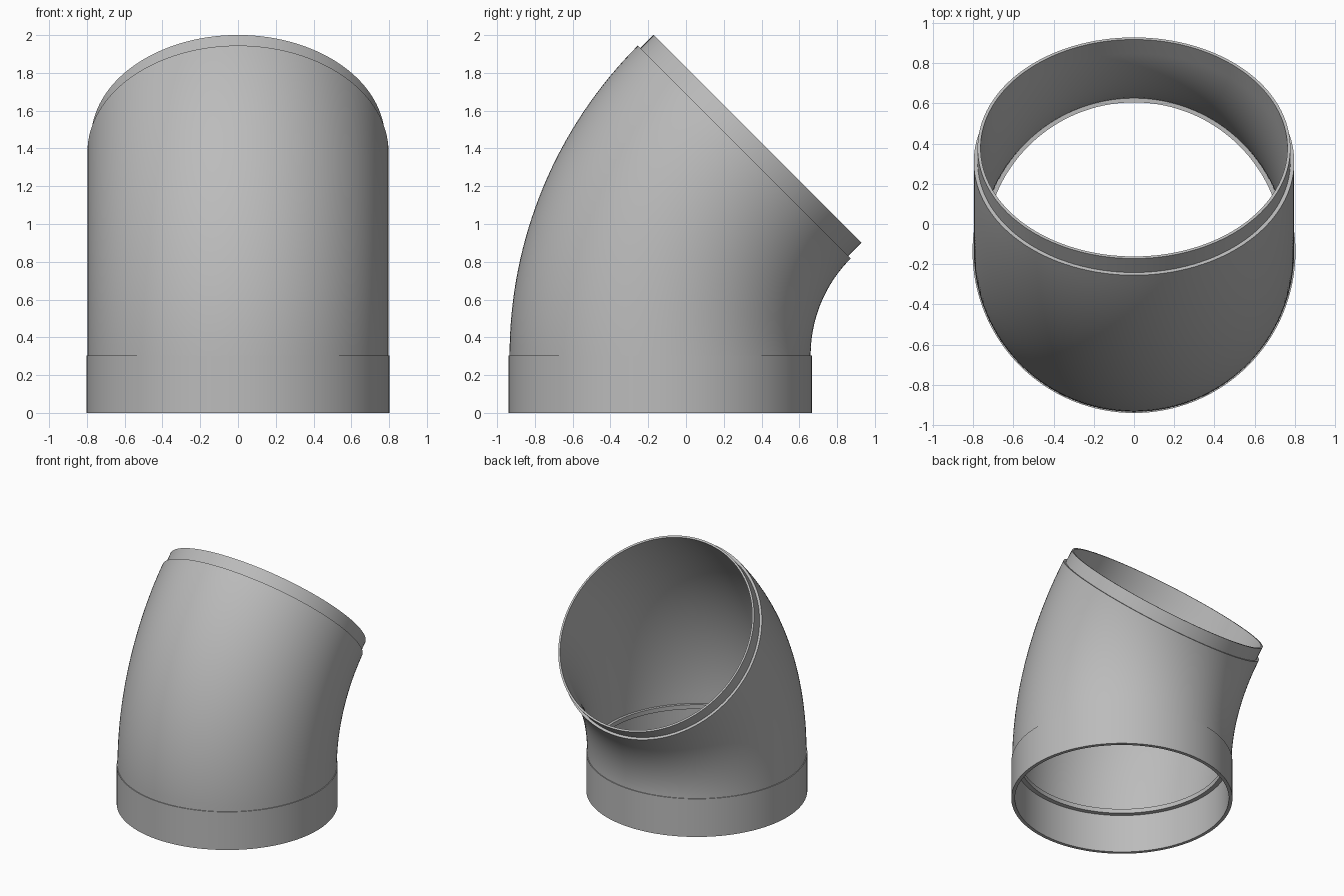
import bpy
import bmesh
from math import sin, cos, tau, radians
from mathutils import Vector

if "Cube" in bpy.data.objects:
    bpy.data.objects.remove(bpy.data.objects["Cube"], do_unlink=True)

SEGMENTS = 128
BEND_STEPS = 32
BEND_ANGLE = radians(45)
BEND_RADIUS = 1.522
PIVOT = Vector((0, 1.385, 0.305))     # centre of the bend
OUTER, SOCKET, SPIGOT, BORE = 0.797, 0.803, 0.778, 0.763
SOCKET_BORE, STOP_BORE, STOP_HEIGHT = 0.777, 0.742, 0.035

grey = bpy.data.materials.new("plain grey")
grey.use_nodes = True
colour = (0.5, 0.5, 0.5, 1)
grey.diffuse_color = colour
grey.node_tree.nodes["Principled BSDF"].inputs["Base Color"].default_value = colour


def ring(bm, angle, shift, radius):
    """Circle across the pipe, at a bend angle plus a straight shift along it."""
    outward = Vector((0, -cos(angle), sin(angle)))
    along = Vector((0, sin(angle), cos(angle)))
    centre = PIVOT + outward * BEND_RADIUS + along * shift
    side = Vector((1, 0, 0))
    return [bm.verts.new(centre + radius * (side * cos(tau * i / SEGMENTS) + outward * sin(tau * i / SEGMENTS)))
            for i in range(SEGMENTS)]


def sweep(name, stations):
    """Join a closed loop of rings into a hollow body."""
    bm = bmesh.new()
    rings = [ring(bm, *s) for s in stations]
    for a, b in zip(rings, rings[1:] + rings[:1]):
        for i in range(SEGMENTS):
            j = (i + 1) % SEGMENTS
            bm.faces.new((a[i], a[j], b[j], b[i]))
    bmesh.ops.recalc_face_normals(bm, faces=bm.faces)
    mesh = bpy.data.meshes.new(name)
    bm.to_mesh(mesh)
    bm.free()
    mesh.materials.append(grey)
    obj = bpy.data.objects.new(name, mesh)
    bpy.context.collection.objects.link(obj)
    bpy.ops.object.select_all(action="DESELECT")
    obj.select_set(True)
    bpy.context.view_layer.objects.active = obj
    bpy.ops.object.shade_smooth_by_angle(angle=radians(30))
    return obj


bend = [BEND_ANGLE * i / BEND_STEPS for i in range(BEND_STEPS + 1)]
base = -PIVOT.z

# Outside: socket, bend, spigot
outside = [(0, base, SOCKET), (0, 0, SOCKET)]
outside += [(a, 0, OUTER) for a in bend]
outside += [(BEND_ANGLE, 0, SPIGOT), (BEND_ANGLE, 0.098, SPIGOT)]

# Inside: spigot and bend bore, stop ridge, socket bore
inside = [(BEND_ANGLE, 0.098, BORE)]
inside += [(a, 0, BORE) for a in reversed(bend) if a > radians(2)]
inside += [(0, STOP_HEIGHT, BORE), (0, STOP_HEIGHT, STOP_BORE),
           (0, 0, STOP_BORE), (0, 0, SOCKET_BORE), (0, base, SOCKET_BORE)]

sweep("pipe_elbow", outside + inside)
